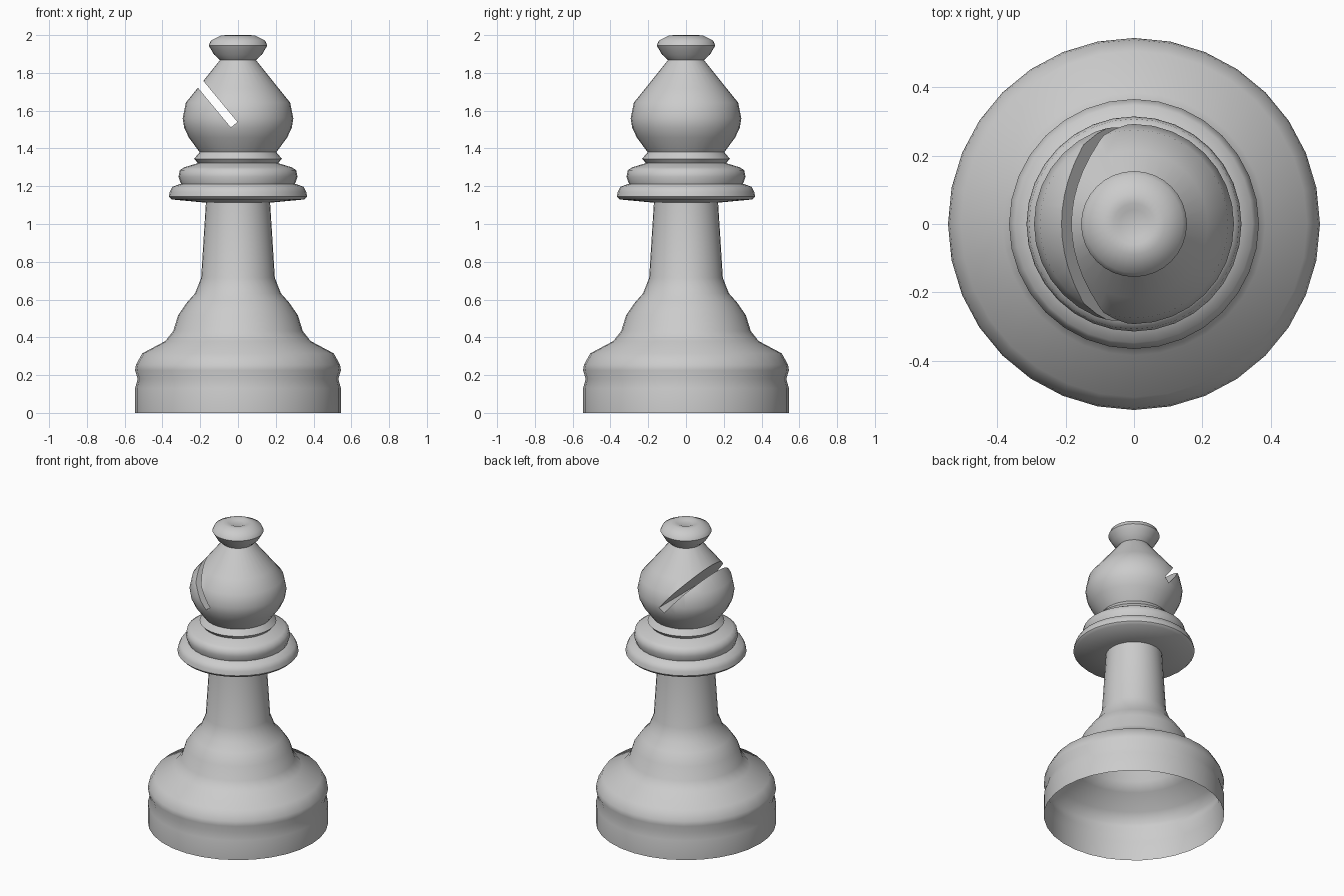
import bpy, bmesh, math

if "Cube" in bpy.data.objects:
    bpy.data.objects.remove(bpy.data.objects["Cube"])

SIDES = 32

# Turned profile (radius, height), bottom to top
BASE = [(.545, 0), (.545, .13), (.531, .18), (.545, .225), (.54, .255), (.507, .315), (.385, .38)]
STEM = [(.343, .433), (.317, .517), (.27, .585), (.227, .633), (.195, .715), (.17, 1.113)]
COLLAR = [(.352, 1.13), (.366, 1.145), (.361, 1.17), (.348, 1.197), (.302, 1.213), (.315, 1.25),
          (.308, 1.285), (.285, 1.3), (.212, 1.322), (.232, 1.345), (.203, 1.38)]
HEAD = [(.26, 1.457), (.285, 1.51), (.293, 1.56), (.276, 1.643), (.216, 1.717), (.095, 1.868)]
FINIAL = [(.127, 1.897), (.155, 1.945), (.143, 1.972), (.09, 1.998), (.06, 2.0), (.042, 1.992)]


def lathe(name, profile):
    bm = bmesh.new()
    rings = [[bm.verts.new((r * math.sin(2 * math.pi * i / SIDES),
                            r * math.cos(2 * math.pi * i / SIDES), z)) for i in range(SIDES)]
             for r, z in profile]
    for a, b in zip(rings, rings[1:]):
        for i in range(SIDES):
            j = (i + 1) % SIDES
            bm.faces.new((a[i], a[j], b[j], b[i]))
    bm.faces.new(rings[0])
    bm.faces.new(rings[-1])
    bmesh.ops.recalc_face_normals(bm, faces=bm.faces)
    mesh = bpy.data.meshes.new(name)
    bm.to_mesh(mesh)
    bm.free()
    obj = bpy.data.objects.new(name, mesh)
    bpy.context.collection.objects.link(obj)
    return obj


body = lathe("turned_body", BASE + STEM + COLLAR + HEAD + FINIAL)

# Slanted slot through the head
bpy.ops.mesh.primitive_cube_add(size=1, location=(-.18, 0, 1.718), rotation=(0, -.692, 0))
cutter = bpy.context.object
cutter.name = "slot_cutter"
cutter.scale = (.045, 1, .5)
cutter.hide_render = True

bpy.ops.object.select_all(action='DESELECT')
body.select_set(True)
bpy.context.view_layer.objects.active = body
mod = body.modifiers.new("slot", 'BOOLEAN')
mod.operation = 'DIFFERENCE'
mod.solver = 'EXACT'
mod.object = cutter
bpy.ops.object.modifier_apply(modifier=mod.name)
bpy.data.objects.remove(cutter)

# Open underside
bm = bmesh.new()
bm.from_mesh(body.data)
bottom = [f for f in bm.faces if all(v.co.z < 1e-4 for v in f.verts)]
bmesh.ops.delete(bm, geom=bottom, context='FACES_ONLY')
bm.to_mesh(body.data)
bm.free()

bpy.ops.object.shade_smooth_by_angle(angle=math.radians(50))
